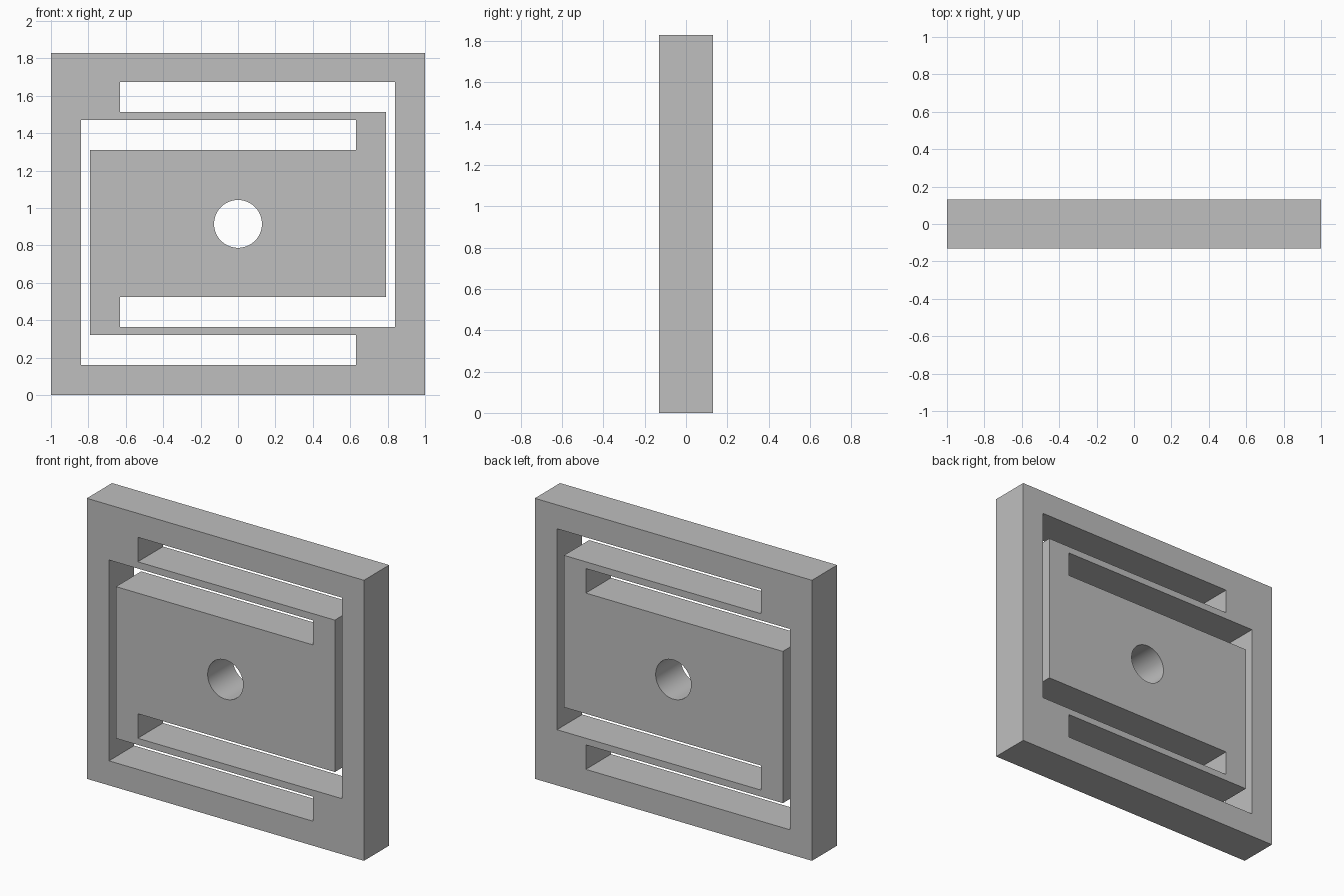
import bpy, bmesh, math

cube = bpy.data.objects.get("Cube")
if cube:
    bpy.data.objects.remove(cube, do_unlink=True)

WIDTH, HEIGHT, DEPTH = 2.0, 1.83, 0.26
MID = HEIGHT / 2

grey = bpy.data.materials.new("plain_grey")
grey.use_nodes = True
colour = (0.52, 0.52, 0.52, 1)
grey.diffuse_color = colour
grey.node_tree.nodes["Principled BSDF"].inputs["Base Color"].default_value = colour


def add_loop(curve, points):
    """Add one closed outline to the plate profile."""
    spline = curve.splines.new('POLY')
    spline.points.add(len(points) - 1)
    for p, (x, z) in zip(spline.points, points):
        p.co = (x, z, 0, 1)
    spline.use_cyclic_u = True


def slot(side, low, high):
    """C-shaped gap: a thin upright on one side joining two wide arms."""
    outer, inner, end, arm = 0.84 * side, 0.79 * side, -0.632 * side, 0.16
    return [(end, high), (outer, high), (outer, low), (end, low),
            (end, low + arm), (inner, low + arm),
            (inner, high - arm), (end, high - arm)]


# Plate profile: frame outline, two interlocking slots, centre hole
profile = bpy.data.curves.new("flexure_plate", 'CURVE')
profile.dimensions = '2D'
profile.fill_mode = 'BOTH'
profile.extrude = DEPTH / 2
w = WIDTH / 2
add_loop(profile, [(-w, 0), (w, 0), (w, HEIGHT), (-w, HEIGHT)])
add_loop(profile, slot(1, 0.363, 1.674))
add_loop(profile, slot(-1, 0.16, 1.47))
SEGMENTS = 64
angles = [2 * math.pi * i / SEGMENTS for i in range(SEGMENTS)]
add_loop(profile, [(0.128 * math.cos(a), MID + 0.128 * math.sin(a)) for a in angles])

# Stand the plate upright and turn it into a mesh
plate = bpy.data.objects.new("flexure_plate", profile)
bpy.context.collection.objects.link(plate)
plate.rotation_euler.x = math.pi / 2
bpy.ops.object.select_all(action='DESELECT')
plate.select_set(True)
bpy.context.view_layer.objects.active = plate
bpy.ops.object.convert(target='MESH')
plate = bpy.context.object
bpy.ops.object.transform_apply(location=False, rotation=True, scale=False)

# Weld the faces to the walls
bm = bmesh.new()
bm.from_mesh(plate.data)
bmesh.ops.remove_doubles(bm, verts=bm.verts, dist=0.0005)
bmesh.ops.recalc_face_normals(bm, faces=bm.faces)
bm.to_mesh(plate.data)
bm.free()

plate.data.materials.clear()
plate.data.materials.append(grey)
bpy.ops.object.shade_smooth_by_angle(angle=math.radians(30))
